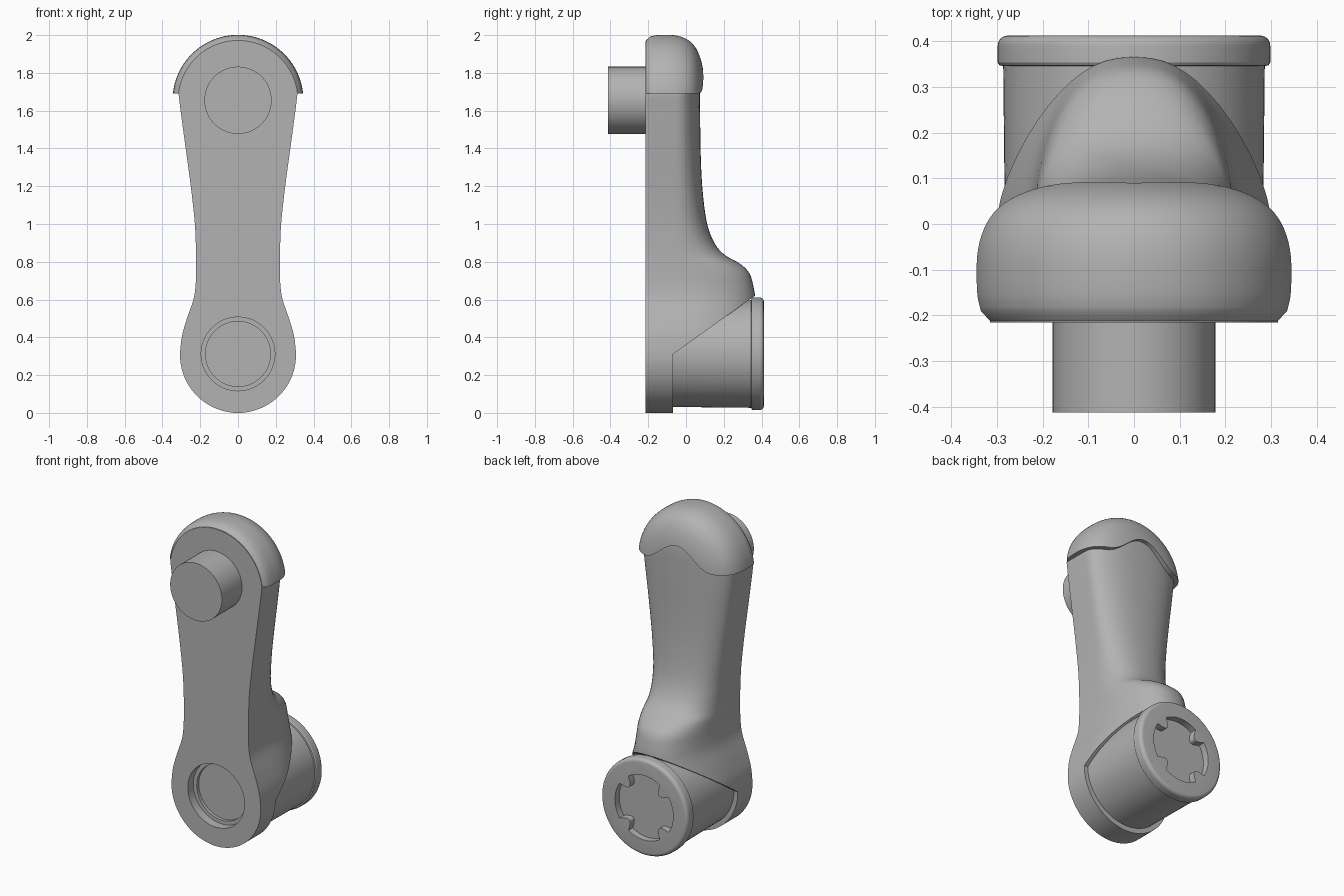
import bpy, bmesh
from math import sin, cos, pi, sqrt, radians
from mathutils import Vector

cube = bpy.data.objects.get("Cube")
if cube:
    bpy.data.objects.remove(cube, do_unlink=True)

grey = bpy.data.materials.new("plain grey")
grey.use_nodes = True
colour = (0.45, 0.45, 0.45, 1)
grey.diffuse_color = colour
grey.node_tree.nodes["Principled BSDF"].inputs["Base Color"].default_value = colour


def smooth_path(points, steps):
    """Catmull-Rom curve through the points."""
    pts = [Vector(p) for p in points]
    ext = [2 * pts[0] - pts[1]] + pts + [2 * pts[-1] - pts[-2]]
    out = []
    for i in range(len(pts) - 1):
        a, b, c, d = ext[i:i + 4]
        for k in range(steps):
            t = k / steps
            out.append(0.5 * (2 * b + (c - a) * t + (2 * a - 5 * b + 4 * c - d) * t * t
                              + (3 * b - a - 3 * c + d) * t ** 3))
    return out + [pts[-1]]


def loft(name, rings):
    """Skin closed rings of equal length and cap both ends."""
    bm = bmesh.new()
    rows = [[bm.verts.new(p) for p in ring] for ring in rings]
    n = len(rows[0])
    for low, high in zip(rows, rows[1:]):
        for i in range(n):
            j = (i + 1) % n
            bm.faces.new((low[i], low[j], high[j], high[i]))
    bm.faces.new(rows[0][::-1])
    bm.faces.new(rows[-1])
    bmesh.ops.recalc_face_normals(bm, faces=bm.faces)
    mesh = bpy.data.meshes.new(name)
    bm.to_mesh(mesh)
    bm.free()
    mesh.materials.append(grey)
    obj = bpy.data.objects.new(name, mesh)
    bpy.context.collection.objects.link(obj)
    return obj


def turned(name, profile, height, sides=72):
    """Solid turned around a front-to-back axis; profile is (radius, y)."""
    return loft(name, [[(r * cos(2 * pi * i / sides), y, height + r * sin(2 * pi * i / sides))
                        for i in range(sides)] for r, y in profile])


def prism_y(name, outline, y0, y1):
    return loft(name, [[(x, y, z) for x, z in outline] for y in (y0, y1)])


def boolean(obj, cutter, operation="DIFFERENCE"):
    cutter.hide_render = True
    mod = obj.modifiers.new("cut", "BOOLEAN")
    mod.operation, mod.solver, mod.object = operation, "EXACT", cutter
    bpy.context.view_layer.objects.active = obj
    bpy.ops.object.modifier_apply(modifier=mod.name)
    bpy.data.objects.remove(cutter, do_unlink=True)


def smooth(obj, angle=32):
    bpy.ops.object.select_all(action="DESELECT")
    obj.select_set(True)
    bpy.context.view_layer.objects.active = obj
    bpy.ops.object.shade_smooth_by_angle(angle=radians(angle))


FRONT, SHOULDER = -0.215, -0.06
LOW, HIGH = 0.307, 1.655   # heights of the two joint axes


def section(z, w, back, steps=28):
    """Flat front, straight sides and a rounded back."""
    depth = back - SHOULDER
    ring = [(-w, FRONT, z), (w, FRONT, z)]
    for i in range(steps + 1):
        a = pi * i / steps
        c, s = cos(a), sin(a)
        e = 2 / 2.3
        x = w * abs(c) ** e * (1 if c >= 0 else -1)
        ring.append((x, SHOULDER + depth * abs(s) ** e, z))
    return ring


# Arm body: round foot, waisted middle, round head
spine = [(0.33, 0.306, 0.37), (0.41, 0.296, 0.37), (0.5, 0.27, 0.37), (0.6, 0.236, 0.367),
         (0.67, 0.225, 0.357), (0.74, 0.222, 0.335), (0.79, 0.222, 0.285), (0.84, 0.222, 0.2),
         (0.91, 0.224, 0.145), (1.02, 0.23, 0.108), (1.2, 0.25, 0.086), (1.4, 0.277, 0.077),
         (1.57, 0.3, 0.075), (1.69, 0.315, 0.073)]
rings = []
for i in range(1, 22):
    a = -pi / 2 + (pi / 2) * i / 22
    rings.append(section(LOW + LOW * sin(a), LOW * cos(a), 0.37))
rings[0] = [(x, y, 0.0) for x, y, z in rings[0]]
rings += [section(*p) for p in smooth_path(spine, 5)]
for i in range(1, 16):
    a = 0.11 + (pi / 2 - 0.13) * i / 15
    rings.append(section(HIGH + 0.315 * sin(a), 0.317 * cos(a), 0.073 - 0.1 * sin(a) ** 4))
body = loft("arm_body", rings)

# Slanted clearance behind the foot for the motor barrel
wedge = [(-0.07, -0.2), (-0.07, 0.31), (0.365, 0.62), (0.7, 0.62), (0.7, -0.2)]
boolean(body, loft("barrel_clearance", [[(x, y, z) for y, z in wedge] for x in (-0.6, 0.6)]))

# Stepped socket in the front of the foot
socket = [(0.195, -0.4), (0.195, -0.16), (0.172, -0.16), (0.172, -0.14)]
boolean(body, turned("socket_cutter", socket, LOW + 0.005))
smooth(body)

# Domed cap over the head, with a wavy lower edge
dome = [(0.337, -0.19), (0.345, -0.15), (0.345, -0.07), (0.33, -0.01), (0.298, 0.036),
        (0.24, 0.07), (0.15, 0.092), (0.01, 0.1)]
cap = turned("head_cap", [(0.317, -0.212)] + smooth_path(dome, 4), HIGH, 96)
edge = []
for i in range(61):
    x = -0.45 + 0.9 * i / 60
    rise = 0.5 + 0.5 * cos(pi * x / 0.24) if abs(x) < 0.24 else 0
    edge.append((x, 1.692 + 0.125 * rise))
boolean(cap, prism_y("cap_trim", edge + [(0.45, 2.3), (-0.45, 2.3)], -0.6, 0.6), "INTERSECT")
smooth(cap)

# Joint pin at the head
smooth(turned("joint_pin", [(0.178, -0.412), (0.178, -0.19)], HIGH))

# Motor barrel and its rounded end flange
smooth(turned("motor_barrel", [(0.281, -0.12), (0.286, 0.35)], LOW + 0.006))
corner = 0.022
flange_profile = [(0.286, 0.345), (0.294, 0.347), (0.298, 0.353)]
for i in range(7):
    a = pi / 2 * i / 6
    flange_profile.append((0.298 - corner + corner * cos(a), 0.412 - corner + corner * sin(a)))
flange = turned("end_flange", flange_profile, LOW + 0.006)

# Round recess with four inward tabs
outline = []
for i in range(144):
    a = 2 * pi * i / 144
    off = abs((a % (pi / 2)) - pi / 4)
    tab = sqrt(max(0, 1 - (off / 0.2) ** 2)) if off < 0.2 else 0
    r = 0.2 - 0.055 * tab
    outline.append((r * cos(a), LOW + 0.006 + r * sin(a)))
boolean(flange, prism_y("recess_cutter", outline, 0.37, 0.6))
smooth(flange)
